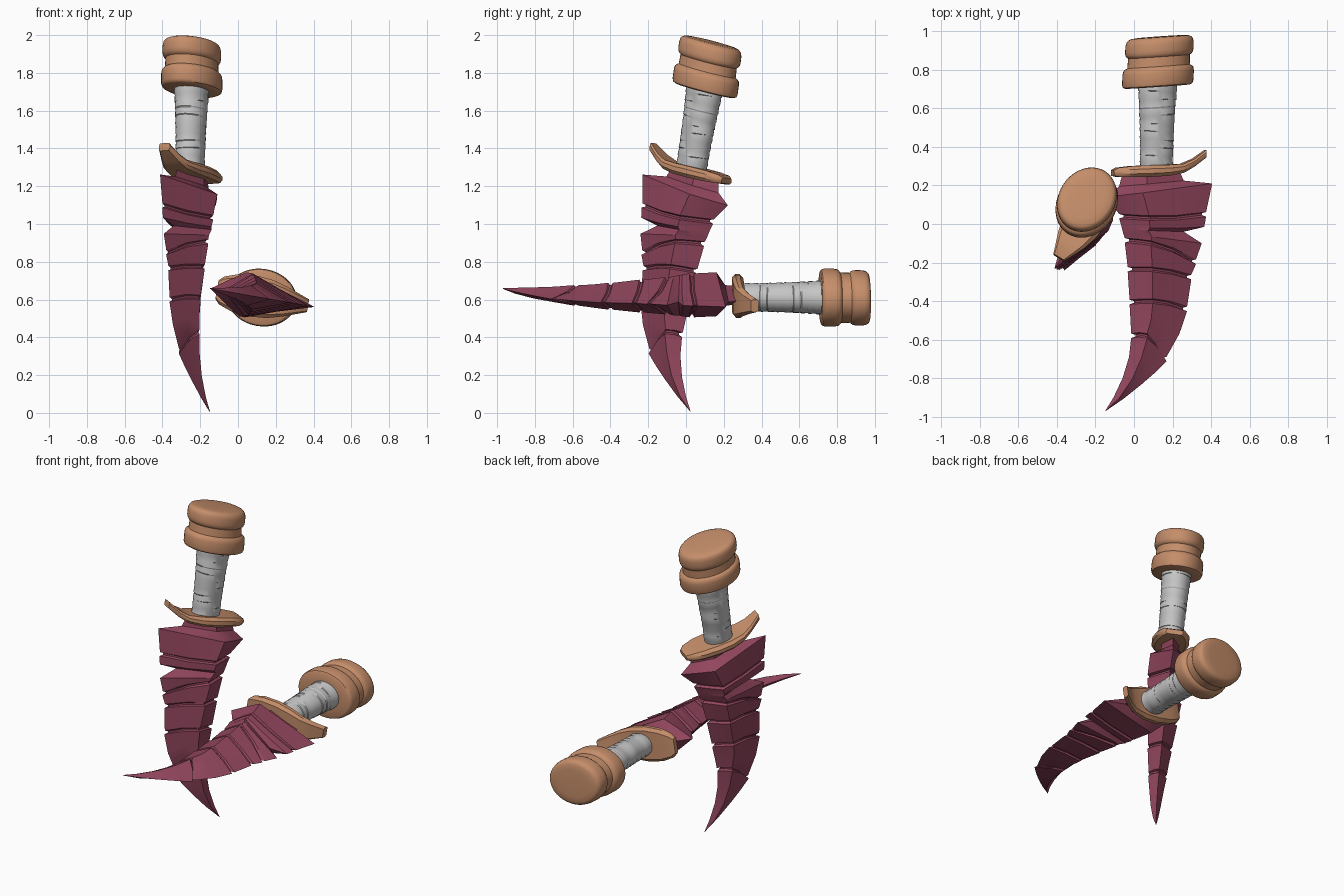
import bpy, bmesh, math, random
from mathutils import Matrix, Vector

if "Cube" in bpy.data.objects:
    bpy.data.objects.remove(bpy.data.objects["Cube"])

random.seed(4)


def material(name, rgb):
    m = bpy.data.materials.new(name)
    m.diffuse_color = (*rgb, 1)
    m.use_nodes = True
    m.node_tree.nodes["Principled BSDF"].inputs["Base Color"].default_value = m.diffuse_color
    return m


MAROON = material("maroon", (0.29, 0.062, 0.112))
TAN = material("tan", (0.56, 0.27, 0.145))
GREY = material("grey", (0.56, 0.56, 0.56))


def loft(name, rings, mat):
    """Skin a list of equal-length closed rings into a capped mesh."""
    bm = bmesh.new()
    vs = [[bm.verts.new(p) for p in r] for r in rings]
    n = len(vs[0])
    for a, b in zip(vs, vs[1:]):
        for i in range(n):
            j = (i + 1) % n
            bm.faces.new((a[i], a[j], b[j], b[i]))
    bm.faces.new(vs[0])
    bm.faces.new(vs[-1])
    bmesh.ops.recalc_face_normals(bm, faces=bm.faces)
    me = bpy.data.meshes.new(name)
    bm.to_mesh(me)
    bm.free()
    me.materials.append(mat)
    return me


# Local frame of a dagger: x = towards jagged edge, y = towards pommel, z = thickness

def blade_ring(uL, wL, uR, wR, T, f, bow=0.0, du=0.0, inset=0.0):
    """Slanted diamond section from smooth edge (L) to jagged edge (R)."""
    wL, wR, T = wL + inset, wR - inset, T * (1 - 6 * inset)
    cut = [(0, 0), (f / 2, .52), (f, 1), ((1 + f) / 2, .5), (1, 0),
           ((1 + f) / 2, -.5), (f, -1), (f / 2, -.52)]
    return [Vector((wL + (wR - wL) * a,
                    uL + (uR - uL) * a + bow * math.sin(math.pi * a) + du,
                    T * t)) for a, t in cut]


# rows: uL, wL, uR, wR, T, ridge position, bow, groove?
ROWS = [
    (.27, -.17, .27, .13, .05, .4, 0, 0),
    (.195, -.19, .225, .15, .055, .4, 0, 0),
    (.14, -.26, .21, .30, .118, .31, 0, 0),
    (.04, -.19, .05, .268, .118, .30, -.015, 1),
    (-.01, -.178, -.015, .258, .112, .30, -.01, 0),
    (-.03, -.173, -.04, .15, .108, .36, 0, 0),
    (-.05, -.168, -.10, .245, .105, .32, 0, 0),
    (-.085, -.16, -.195, .215, .10, .32, .025, 1),
    (-.235, -.145, -.275, .19, .088, .34, .015, 1),
    (-.405, -.135, -.44, .168, .072, .36, .02, 1),
    (-.50, -.13, -.57, .127, .062, .38, .035, 0),
    (-.58, -.127, -.70, .06, .055, .40, .05, 1),
    (-.69, -.138, -.77, .0, .042, .42, .03, 0),
    (-.80, -.172, -.83, -.07, .03, .45, .01, 0),
    (-.90, -.22, -.905, -.165, .016, .5, 0, 0),
    (-.97, -.264, -.97, -.261, .002, .5, 0, 0),
]


def make_blade():
    rings = []
    for *p, groove in ROWS:
        if groove:
            for du, ins in ((.012, 0), (.006, .022), (-.004, .022), (-.012, 0)):
                rings.append(blade_ring(*p, du=du, inset=ins))
        else:
            rings.append(blade_ring(*p))
    return loft("blade", rings, MAROON)


def make_guard():
    # w, bottom u, top u, half thickness
    rows = [(-.225, .25, .28, .05), (-.20, .245, .292, .075), (-.13, .243, .30, .10),
            (-.03, .245, .305, .11), (.06, .25, .307, .102), (.14, .265, .312, .08),
            (.20, .298, .338, .058), (.265, .345, .385, .034)]
    rings = []
    for w, b, t, h in rows:
        k = (t - b) * .3
        rings.append([(w, b, -h * .82), (w, b + k, -h), (w, t - k, -h), (w, t, -h * .82),
                      (w, t, h * .82), (w, t - k, h), (w, b + k, h), (w, b, h * .82)])
    return loft("guard", rings, TAN)


def oval(u, rw, rt, cw, tilt, n=40):
    out = []
    for i in range(n):
        a = 2 * math.pi * i / n
        x = rw * math.cos(a)
        out.append((cw + x, u + tilt * x, rt * math.sin(a)))
    return out


def make_handle():
    rings, bands = [], 11
    for i in range(bands):
        tilt = random.uniform(-.12, .12)
        for k, s in ((0.08, 1.03), (.92, .99)):
            q = (i + k) / bands
            r = .084 + .018 * q * q
            rings.append(oval(.27 + .46 * q, r * s, r * s * .87, .005 + .008 * q, tilt, 28))
    return loft("handle", rings, GREY)


def make_pommel():
    # u, scale: collar, waist, rounded cap
    prof = [(.712, .50), (.712, .90), (.718, .97), (.732, 1.0), (.785, 1.0), (.803, .98),
            (.812, .93), (.818, .875), (.868, .865), (.874, .91), (.884, .945), (.90, .96),
            (.935, .955), (.952, .93), (.963, .88), (.969, .80), (.972, .6), (.973, .25)]
    rings = [oval(u, .186 * s, .152 * s, .012 + .05 * (u - .71), .07) for u, s in prof]
    return loft("pommel", rings, TAN)


PARTS = [("blade", make_blade(), 28), ("guard", make_guard(), 35),
         ("handle", make_handle(), 30), ("pommel", make_pommel(), 40)]


def pose(jag, up, origin):
    """Matrix from jagged-edge direction, pommel direction and origin."""
    U = Vector(up).normalized()
    W = Vector(jag)
    W = (W - U * W.dot(U)).normalized()
    m = Matrix((W, U, W.cross(U))).transposed().to_4x4()
    m.translation = origin
    return m


r = math.radians(10)
POSES = {
    "upright_dagger": pose((-.53, -.83, .17), (.03, .18, .983), (-.26, -.02, 1.005)),
    "lying_dagger": pose((math.cos(r), 0, -math.sin(r)), (0, 1, 0), (.11, 0, .613)),
}

# Two daggers sharing the same part meshes
for label, matrix in POSES.items():
    for part, me, angle in PARTS:
        ob = bpy.data.objects.new(f"{label}_{part}", me)
        bpy.context.collection.objects.link(ob)
        ob.matrix_world = matrix
        bpy.ops.object.select_all(action='DESELECT')
        ob.select_set(True)
        bpy.context.view_layer.objects.active = ob
        bpy.ops.object.shade_smooth_by_angle(angle=math.radians(angle))
